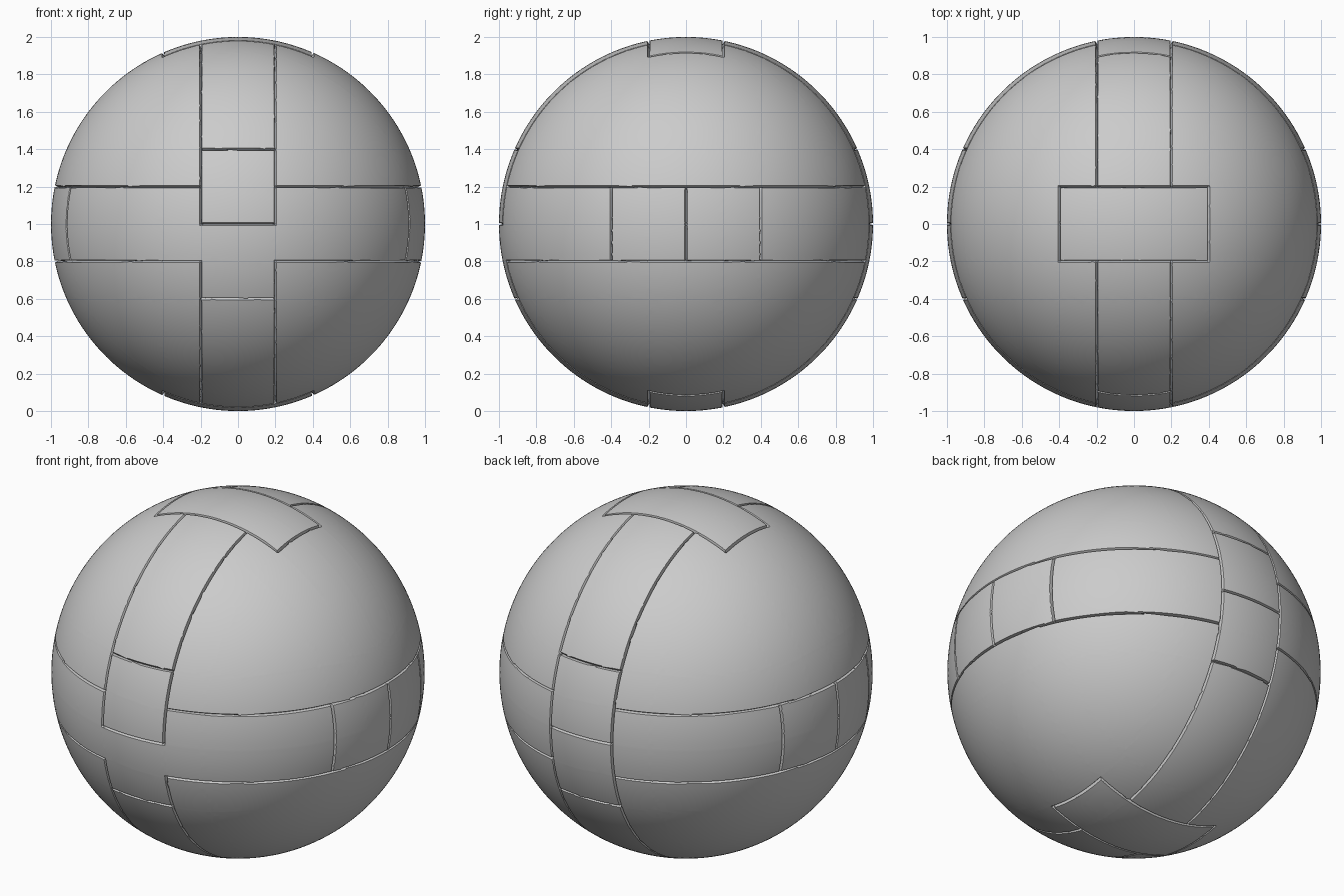
import bpy, bmesh
from mathutils import Vector

default = bpy.data.objects.get("Cube")
if default:
    bpy.data.objects.remove(default, do_unlink=True)

GAP = 0.007      # half width of a seam
DEPTH = 0.02     # how far a seam sinks below the surface

grey = bpy.data.materials.new("light_grey")
grey.use_nodes = True
colour = (0.6, 0.6, 0.6, 1)
grey.diffuse_color = colour
grey.node_tree.nodes["Principled BSDF"].inputs["Base Color"].default_value = colour


def part_name(c):
    """Name of the puzzle piece that owns a point on the ball."""
    x, y, z = c
    ax, ay, az = abs(x), abs(y), abs(z)
    upper = "upper" if z > 0 else "lower"
    side = "left" if x > 0 else "right"
    face = "front" if y < 0 else "back"
    if az > 0.8 and ax < 0.4 and ay < 0.2:
        return upper + "_cap"
    if ax < 0.2:
        if az > 0.4:
            return f"{face}_{upper}_strap"
        # the lower front key and the front belt are one piece
        return "front_belt" if y < 0 and z < 0 else f"{face}_{upper}_key"
    if az < 0.2:
        if ay < 0.4:
            return f"{side}_{face}_key"
        return "front_belt" if y < 0 else f"{side}_back_belt"
    return f"{side}_{upper}_shell"


# Ball, scored along both shoulders and the middle of every seam
ball = bmesh.new()
bmesh.ops.create_icosphere(ball, subdivisions=6, radius=1)
cuts = {0: (-0.4, -0.2, 0.2, 0.4),
        1: (-0.4, -0.2, 0, 0.2, 0.4),
        2: (-0.4, -0.2, 0, 0.2, 0.4)}
for axis, offsets in cuts.items():
    normal = Vector((0, 0, 0))
    normal[axis] = 1
    for offset in offsets:
        for shift in (-GAP, 0, GAP):
            bmesh.ops.bisect_plane(ball, geom=ball.verts[:] + ball.edges[:] + ball.faces[:],
                                   dist=1e-5, plane_co=normal * (offset + shift),
                                   plane_no=normal)

# Sink the seam line wherever two pieces meet
names = {f: part_name(f.calc_center_median()) for f in ball.faces}
seam = [v for v in ball.verts if len({names[f] for f in v.link_faces}) > 1]
for v in seam:
    v.co *= 1 - DEPTH

# Lift each piece off the ball as its own object
parts = sorted(set(names.values()))
tags = [names[f] for f in ball.faces]
for name in parts:
    piece = ball.copy()
    others = [f for f, tag in zip(piece.faces, tags) if tag != name]
    bmesh.ops.delete(piece, geom=others, context='FACES')
    mesh = bpy.data.meshes.new(name)
    piece.to_mesh(mesh)
    piece.free()
    mesh.materials.append(grey)
    obj = bpy.data.objects.new(name, mesh)
    obj.location.z = 1
    bpy.context.collection.objects.link(obj)
    bpy.ops.object.select_all(action='DESELECT')
    obj.select_set(True)
    bpy.context.view_layer.objects.active = obj
    bpy.ops.object.shade_smooth_by_angle()
ball.free()
